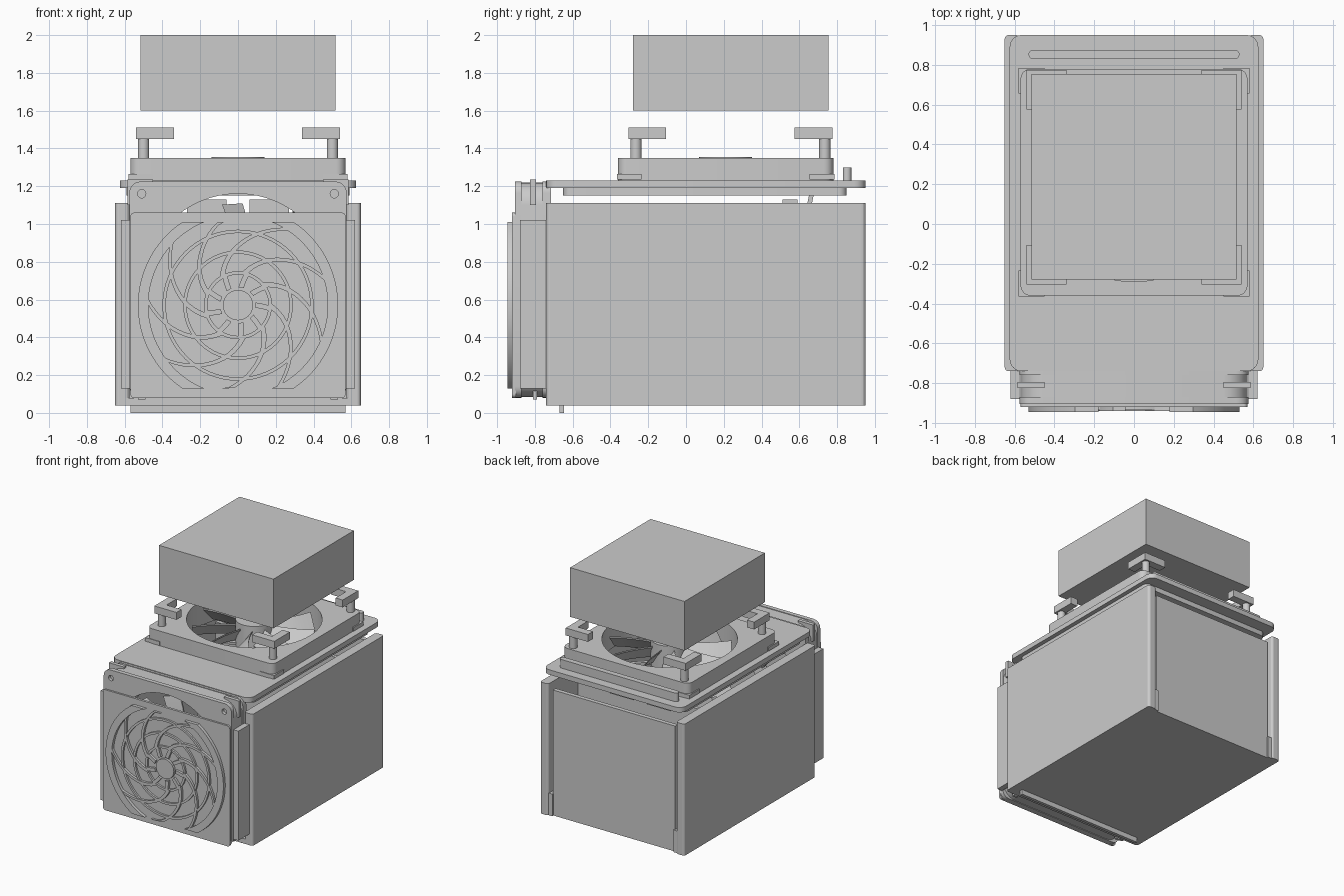
import bpy, bmesh
from math import sin, cos, pi, radians, asin
from mathutils import Vector, Matrix

cube = bpy.data.objects.get("Cube")
if cube:
    bpy.data.objects.remove(cube, do_unlink=True)

grey = bpy.data.materials.new("plain_grey")
grey.use_nodes = True
grey.diffuse_color = (0.6, 0.6, 0.6, 1)
grey.node_tree.nodes["Principled BSDF"].inputs["Base Color"].default_value = (0.6, 0.6, 0.6, 1)
UP = Matrix.Identity(4)
FRONT = Matrix.Rotation(pi / 2, 4, 'X')   # local xy becomes xz, local z becomes -y


def finish(name, bm, angle=30):
    me = bpy.data.meshes.new(name)
    bm.to_mesh(me)
    bm.free()
    ob = bpy.data.objects.new(name, me)
    bpy.context.collection.objects.link(ob)
    me.materials.append(grey)
    bpy.ops.object.select_all(action='DESELECT')
    ob.select_set(True)
    bpy.context.view_layer.objects.active = ob
    bpy.ops.object.shade_smooth_by_angle(angle=radians(angle))
    return ob


def box(name, x, y, z, bevel=0):
    bm = bmesh.new()
    bmesh.ops.create_cube(bm, size=1)
    for v in bm.verts:
        v.co = Vector([(r[0] + r[1]) / 2 + c * (r[1] - r[0]) for c, r in zip(v.co, (x, y, z))])
    if bevel:
        edges = [e for e in bm.edges if abs(e.verts[0].co.z - e.verts[1].co.z) > 0.001]
        bmesh.ops.bevel(bm, geom=edges, offset=bevel, segments=4, profile=0.5, affect='EDGES')
    return finish(name, bm, 10)


def circle(r, cx=0, cy=0, n=64):
    return [(cx + r * cos(2 * pi * i / n), cy + r * sin(2 * pi * i / n)) for i in range(n)]


def rounded(x0, x1, y0, y1, r, n=6):
    corners = ((x1 - r, y1 - r), (x0 + r, y1 - r), (x0 + r, y0 + r), (x1 - r, y0 + r))
    return [(cx + r * cos(pi / 2 * (k + i / n)), cy + r * sin(pi / 2 * (k + i / n)))
            for k, (cx, cy) in enumerate(corners) for i in range(n + 1)]


def plate(name, shapes, lo, hi, frame=UP):
    """Extrude shapes (each an outline plus its holes) from lo to hi."""
    bm = bmesh.new()
    for loops in shapes:
        cu = bpy.data.curves.new("outline", 'CURVE')
        cu.dimensions, cu.fill_mode, cu.extrude = '2D', 'BOTH', (hi - lo) / 2
        for pts in loops:
            sp = cu.splines.new('POLY')
            sp.points.add(len(pts) - 1)
            for p, (x, y) in zip(sp.points, pts):
                p.co = (x, y, 0, 1)
            sp.use_cyclic_u = True
        tmp = bpy.data.objects.new("outline", cu)
        me = bpy.data.meshes.new_from_object(tmp)
        bm.from_mesh(me)
        bpy.data.objects.remove(tmp)
        bpy.data.curves.remove(cu)
        bpy.data.meshes.remove(me)
    bmesh.ops.remove_doubles(bm, verts=bm.verts, dist=0.00001)
    bmesh.ops.recalc_face_normals(bm, faces=bm.faces)
    bm.transform(frame @ Matrix.Translation((0, 0, (lo + hi) / 2)))
    return finish(name, bm)


def rotor(name, centre, lo, hi, frame=UP, blades=9):
    """Fan hub with narrow, pitched, slightly swept blades."""
    bm = bmesh.new()
    bmesh.ops.create_cone(bm, cap_ends=True, segments=48, radius1=0.14, radius2=0.14, depth=hi - lo,
                          matrix=Matrix.Translation((0, 0, (lo + hi) / 2)))
    for k in range(blades):
        rows = []
        for j in range(5):
            r = 0.12 + 0.085 * j
            a = 2 * pi * k / blades + 0.06 * j
            half = 0.06 / (r + 0.05)
            for s, z in ((-1, lo + 0.04), (1, hi - 0.05)):
                for t in (0, 0.012):
                    rows.append(bm.verts.new((r * cos(a + s * half), r * sin(a + s * half), z + t)))
        for j in range(4):
            a, b = rows[4 * j:4 * j + 4], rows[4 * j + 4:4 * j + 8]
            for p, q in ((0, 1), (1, 3), (3, 2), (2, 0)):
                bm.faces.new((a[p], a[q], b[q], b[p]))
        for end in (rows[:4], rows[-4:]):
            bm.faces.new([end[i] for i in (0, 1, 3, 2)])
    bmesh.ops.recalc_face_normals(bm, faces=bm.faces)
    bm.transform(frame @ Matrix.Translation((centre[0], centre[1], 0)))
    return finish(name, bm)


def corner(x, y, sx, sy, arm, w):
    """L-shaped outline with its outer corner at x, y."""
    pts = ((0, 0), (arm, 0), (arm, w), (w, w), (w, arm), (0, arm))
    return [(x - sx * u, y - sy * v) for u, v in pts]


# Case: floor, slightly recessed back and two side panels
box("case_floor", (-0.6, 0.6), (-0.74, 0.925), (0.04, 0.08))
box("case_back", (-0.55, 0.55), (0.89, 0.925), (0.04, 1.06))
box("front_foot", (-0.57, 0.57), (-0.67, -0.645), (0, 0.05))
for s, side in ((1, "left"), (-1, "right")):
    box(side + "_panel", sorted((s * 0.575, s * 0.65)), (-0.74, 0.95), (0.04, 1.11), 0.02)
    box(side + "_back_tab", sorted((s * 0.545, s * 0.59)), (0.89, 0.94), (0.04, 0.22))
    box(side + "_fan_rail", sorted((s * 0.575, s * 0.62)), (-0.88, -0.74), (0.13, 1.02))
    box(side + "_connector", sorted((s * 0.06, s * 0.27)), (0.51, 0.59), (0.98, 1.13))
box("connector_board", (-0.575, 0.575), (0.535, 0.565), (0.08, 1.05))
cable = box("cable", (-0.012, 0.012), (-0.012, 0.012), (-0.05, 0.05))
cable.location = (0.3, 0.655, 1.11)
cable.rotation_euler.x = -0.2

# Lid with lower lip and raised rear bar
fan_y = 0.21
opening = circle(0.5, 0, fan_y)
plate("lid", [[rounded(-0.625, 0.625, -0.74, 0.95, 0.06), opening]], 1.19, 1.23)
plate("lid_lip", [[rounded(-0.59, 0.59, -0.65, 0.85, 0.04), opening]], 1.15, 1.19)
plate("lid_bar", [[rounded(-0.53, 0.53, 0.83, 0.875, 0.022)]], 1.23, 1.30)

# Top fan
plate("top_fan_frame", [[rounded(-0.57, 0.57, -0.36, 0.78, 0.05), circle(0.5, 0, fan_y)]], 1.23, 1.35)
rotor("top_fan_rotor", (0, fan_y), 1.15, 1.355)
for k in range(4):
    a = pi / 4 + k * pi / 2
    strut = box("top_fan_strut", (0.1, 0.51), (-0.015, 0.015), (1.16, 1.18))
    strut.location.y, strut.rotation_euler.z = fan_y, a

# Corner clips and posts
corners = [(sx, sy) for sx in (-1, 1) for sy in (-1, 1)]
plate("upper_clips", [[corner(sx * 0.54, 0.235 + sy * 0.54, sx, sy, 0.2, 0.065)] for sx, sy in corners], 1.45, 1.51)
plate("lower_clips", [[corner(sx * 0.58, fan_y + sy * 0.575, sx, sy, 0.13, 0.03)] for sx, sy in corners], 1.235, 1.265)
plate("clip_posts", [[circle(0.03, sx * 0.5, 0.235 + sy * 0.5, 20)] for sx, sy in corners], 1.34, 1.46)

# Upper block
box("upper_block", (-0.515, 0.515), (-0.28, 0.755), (1.6, 2.0))

# Front fan: two flanges joined by a body with cut-back corners
hole = circle(0.51, 0, 0.65)
screws = [circle(0.022, sx * 0.51, 0.65 + sy * 0.51, 20) for sx, sy in corners]
outline = rounded(-0.575, 0.575, 0.08, 1.225, 0.06)
for name, lo, hi in (("front_flange", 0.87, 0.905), ("rear_flange", 0.715, 0.76)):
    plate(name, [[outline, hole] + screws], lo, hi, FRONT)
plate("fan_barrel", [[rounded(-0.57, 0.57, 0.085, 1.22, 0.12), hole]], 0.75, 0.88, FRONT)
rotor("front_fan_rotor", (0, 0.65), 0.73, 0.88, FRONT)
for s in (-1, 1):
    box("fan_clip", sorted((s * 0.45, s * 0.585)), (-0.825, -0.795), (1.10, 1.235))
    box("fan_peg", sorted((s * 0.49, s * 0.53)), (-0.81, -0.79), (0.07, 0.12))

# Front cover with raised spiral grille
gz = 0.57
plate("front_cover", [[rounded(-0.57, 0.57, 0.08, 1.06, 0.02)]], 0.9, 0.92, FRONT)


def arc_band(flip, half_height=0.44, outer=0.53, inner=0.475):
    pts = []
    for r, d in ((outer, 1), (inner, -1)):
        a = asin(half_height / r)
        pts += [(flip * r * cos(a * d * t / 16), gz + r * sin(a * d * t / 16)) for t in range(-16, 17)]
    return pts


def spiral(a0, turn, r0, r1, w):
    path = [(r0 + (r1 - r0) * t / 14, a0 + turn * t / 14) for t in range(15)]
    left = [(r * cos(a + w / r), gz + r * sin(a + w / r)) for r, a in path]
    right = [(r * cos(a - w / r), gz + r * sin(a - w / r)) for r, a in path]
    return [(x, min(gz + 0.44, max(gz - 0.44, z))) for x, z in left + right[::-1]]


plate("grille_rim", [[arc_band(1)], [arc_band(-1)]], 0.915, 0.945, FRONT)
plate("grille_rings", [[circle(r, 0, gz), circle(r - 0.018, 0, gz)] for r in (0.18, 0.29, 0.4)], 0.915, 0.935, FRONT)
plate("grille_spirals", [[spiral(k * 2 * pi / 9, -1.1, 0.165, 0.48, 0.016)] for k in range(9)], 0.915, 0.94, FRONT)
plate("grille_spokes", [[spiral(k * 2 * pi / 9, -0.1, 0.095, 0.17, 0.014)] for k in range(9)], 0.915, 0.94, FRONT)
plate("grille_hub", [[circle(0.08, 0, gz, 40)]], 0.915, 0.94, FRONT)
